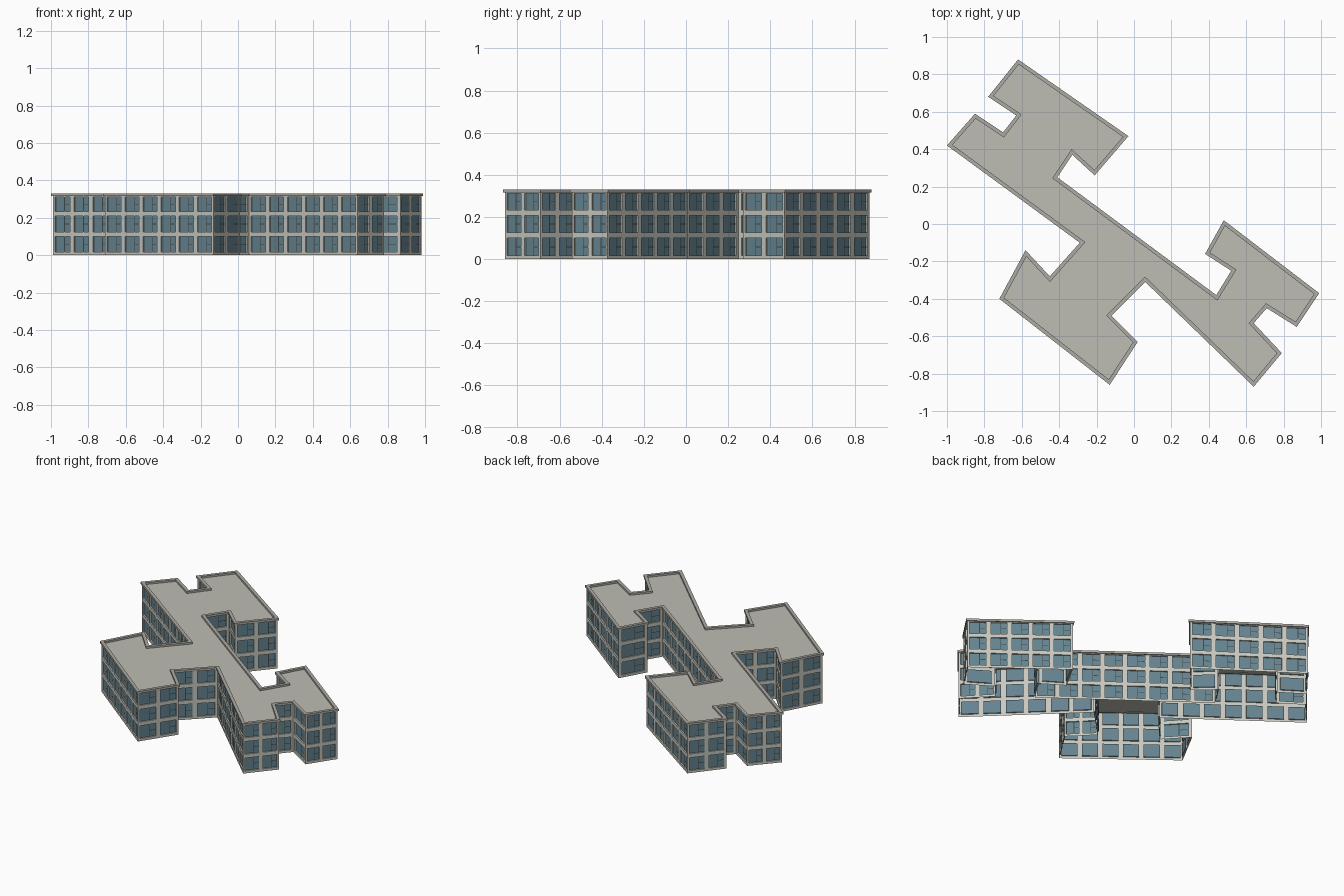
import bpy, bmesh
from mathutils import Vector

cube = bpy.data.objects.get("Cube")
if cube:
    bpy.data.objects.remove(cube, do_unlink=True)


def material(name, rgb):
    mat = bpy.data.materials.new(name)
    mat.use_nodes = True
    color = (*rgb, 1.0)
    mat.diffuse_color = color
    mat.node_tree.nodes["Principled BSDF"].inputs["Base Color"].default_value = color
    return mat


WALL = material("pale_concrete", (0.58, 0.58, 0.53))
GLASS = material("blue_grey_glass", (0.13, 0.23, 0.28))
ROOF = material("roof_grey", (0.51, 0.51, 0.46))
RIM = material("parapet_grey", (0.42, 0.41, 0.37))
FRAME = material("dark_frame", (0.05, 0.06, 0.06))

# Roof outline, clockwise from the rear corner
OUTLINE = [Vector(p) for p in (
    (-.62, .88), (-.03, .47), (-.21, .26), (-.33, .37), (-.41, .25),
    (.44, -.38), (.52, -.25), (.38, -.16), (.48, .02), (.99, -.37),
    (.87, -.55), (.71, -.45), (.64, -.53), (.79, -.69), (.64, -.87),
    (.06, -.31), (-.12, -.49), (.02, -.63), (-.13, -.86), (-.72, -.40),
    (-.58, -.14), (-.45, -.28), (-.29, -.10), (-1, .42), (-.85, .59),
    (-.70, .49), (-.63, .58), (-.78, .68))]
TOP = 0.33
ROOF_Z = 0.318
FLOORS = ((.016, .1), (.125, .208), (.233, .312))
PITCH = 0.13
RECESS = 0.008


def left_normal(a, b):
    d = (b - a).normalized()
    return Vector((-d.y, d.x))


def inset(points, amount):
    """Mitred inward offset of a clockwise outline."""
    result = []
    for i, p in enumerate(points):
        n1 = left_normal(points[i - 1], p)
        n2 = left_normal(p, points[(i + 1) % len(points)])
        result.append(p - (n1 + n2) * amount / (1 + n1.dot(n2)))
    return result


def finish(bm, name, mats, recalc=False):
    bmesh.ops.remove_doubles(bm, verts=bm.verts, dist=0.0001)
    if recalc:
        bmesh.ops.recalc_face_normals(bm, faces=bm.faces)
    mesh = bpy.data.meshes.new(name)
    bm.to_mesh(mesh)
    bm.free()
    for mat in mats:
        mesh.materials.append(mat)
    obj = bpy.data.objects.new(name, mesh)
    bpy.context.collection.objects.link(obj)
    return obj


def panel(bm, place, u, z, depth=0.0, index=0):
    """Upright rectangle facing outwards."""
    corners = ((u[1], z[0]), (u[0], z[0]), (u[0], z[1]), (u[1], z[1]))
    face = bm.faces.new([bm.verts.new(place(a, b, depth)) for a, b in corners])
    face.material_index = index


def window(bm, bars, place, u, z):
    """Recessed pane with its reveals, plus a mullion and a short transom."""
    panel(bm, place, u, z, -RECESS, 1)
    ring = [(u[0], z[0]), (u[1], z[0]), (u[1], z[1]), (u[0], z[1])]
    for i, a in enumerate(ring):
        b = ring[(i + 1) % 4]
        bm.faces.new([bm.verts.new(place(*p, d)) for p, d in
                      ((a, 0), (b, 0), (b, -RECESS), (a, -RECESS))])
    mid = u[0] + (u[1] - u[0]) * 0.4
    mid_z = (z[0] + z[1]) / 2
    panel(bars, place, (mid - .002, mid + .002), z, -RECESS + .002)
    panel(bars, place, (u[0], mid), (mid_z - .002, mid_z + .002), -RECESS + .003)


# Outer walls with three rows of windows
walls, bars = bmesh.new(), bmesh.new()
line = inset(OUTLINE, 0.007)
for i, a in enumerate(line):
    b = line[(i + 1) % len(line)]
    length = (b - a).length
    along = (b - a).normalized()
    out = left_normal(a, b)

    def place(u, z, depth, a=a, along=along, out=out):
        p = a + along * u + out * depth
        return Vector((p.x, p.y, z))

    count = max(1, round(length / PITCH))
    step = length / count
    levels = [0.0] + [z for floor in FLOORS for z in floor] + [ROOF_Z]
    for c in range(count):
        u0 = c * step
        cuts = [u0, u0 + step * .11, u0 + step * .89, u0 + step]
        for col in range(3):
            for row in range(len(levels) - 1):
                u, z = cuts[col:col + 2], levels[row:row + 2]
                if col == 1 and row % 2 == 1:
                    window(walls, bars, place, u, z)
                else:
                    panel(walls, place, u, z)
finish(walls, "outer_walls", (WALL, GLASS))
finish(bars, "window_bars", (FRAME,))

# Flat roof
bm = bmesh.new()
face = bm.faces.new([bm.verts.new((p.x, p.y, ROOF_Z)) for p in inset(OUTLINE, 0.006)])
face.normal_update()
if face.normal.z < 0:
    face.normal_flip()
finish(bm, "flat_roof", (ROOF,))

# Parapet rim swept round the roof edge
bm = bmesh.new()
loops = [[bm.verts.new((p.x, p.y, z)) for p in inset(OUTLINE, d)]
         for d, z in ((0, ROOF_Z - .002), (0, TOP), (.02, TOP), (.02, ROOF_Z - .002))]
for k, lower in enumerate(loops):
    upper = loops[(k + 1) % 4]
    for i in range(len(lower)):
        j = (i + 1) % len(lower)
        bm.faces.new((lower[i], lower[j], upper[j], upper[i]))
finish(bm, "parapet_rim", (RIM,), recalc=True)
